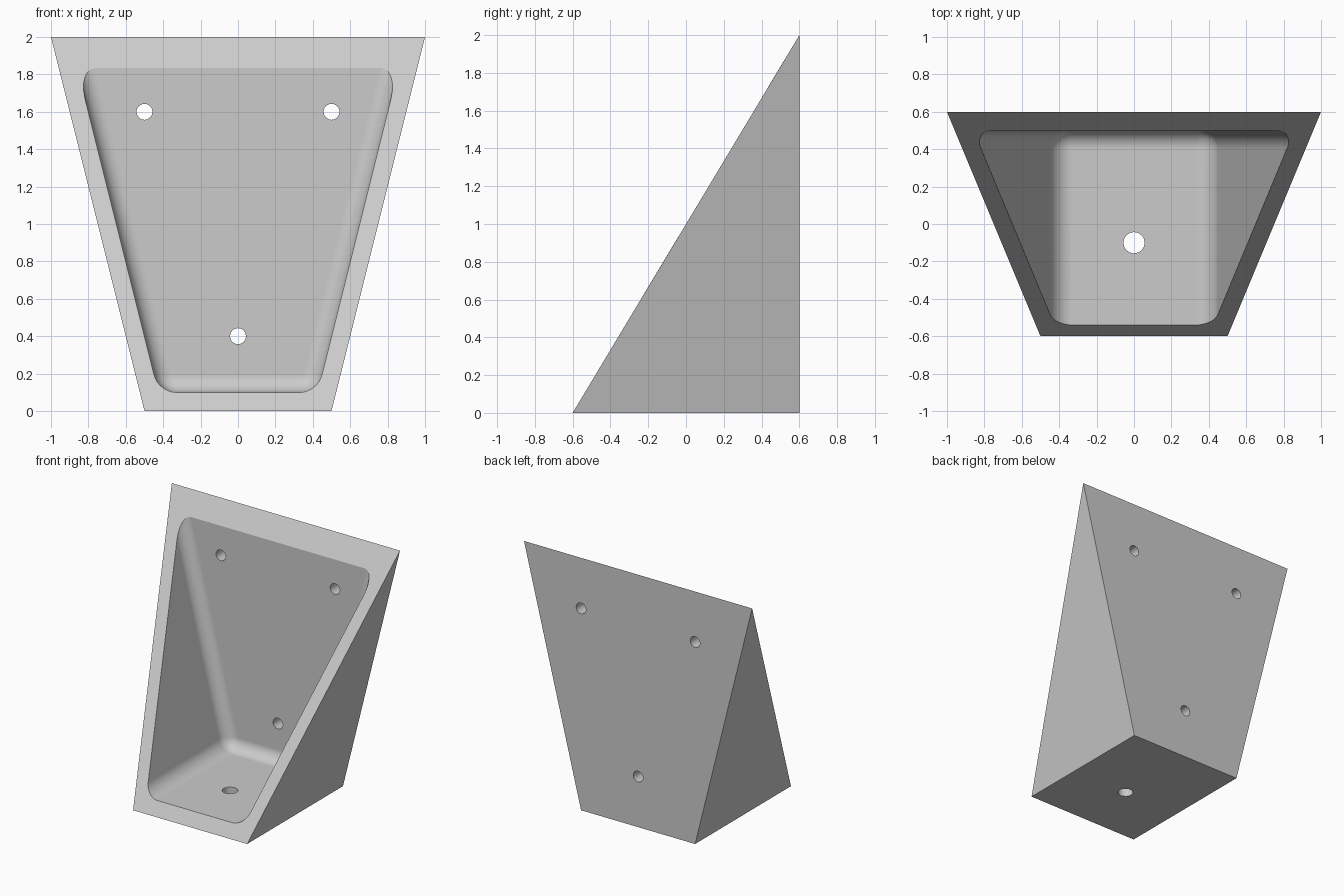
import bpy, bmesh, math
from mathutils import Matrix, Vector

cube = bpy.data.objects.get("Cube")
if cube:
    bpy.data.objects.remove(cube, do_unlink=True)

grey = bpy.data.materials.new("light_grey")
grey.use_nodes = True
COLOUR = (0.6, 0.6, 0.6, 1)
grey.diffuse_color = COLOUR
grey.node_tree.nodes["Principled BSDF"].inputs["Base Color"].default_value = COLOUR


def make_object(name, bm):
    bmesh.ops.recalc_face_normals(bm, faces=bm.faces)
    mesh = bpy.data.meshes.new(name)
    bm.to_mesh(mesh)
    bm.free()
    mesh.materials.append(grey)
    obj = bpy.data.objects.new(name, mesh)
    bpy.context.collection.objects.link(obj)
    return obj


def hull(points):
    """Convex solid around a few points, with flat faces merged."""
    bm = bmesh.new()
    for p in points:
        bm.verts.new(p)
    bmesh.ops.convex_hull(bm, input=bm.verts)
    bmesh.ops.dissolve_limit(bm, angle_limit=0.01, verts=bm.verts, edges=bm.edges)
    return bm


# Wedge-shaped outer body
body = make_object("bracket_body", hull(
    [(s * w, y, z) for s in (-1, 1)
     for w, y, z in ((0.5, -0.6, 0), (0.5, 0.6, 0), (1, 0.6, 2))]))

# Pocket cutter, open to the front and top, with rounded inner edges
BACK, FLOOR, TOP = 0.5, 0.1, 2.3
bm = hull([(s * (0.4 + 0.25 * z), y, z) for s in (-1, 1)
           for y in (-1, BACK) for z in (FLOOR, TOP)])


def on_back(e):
    return all(abs(v.co.y - BACK) < 1e-4 for v in e.verts)


def on_floor(e):
    return all(abs(v.co.z - FLOOR) < 1e-4 for v in e.verts)


def at_top(e):
    return all(v.co.z > 2 for v in e.verts)


def at_front(e):
    return all(v.co.y < -0.9 for v in e.verts)


rounded = [e for e in bm.edges
           if (on_back(e) or on_floor(e)) and not at_top(e) and not at_front(e)]
bmesh.ops.bevel(bm, geom=rounded, offset=0.095, offset_type='OFFSET',
                segments=8, profile=0.5, affect='EDGES', clamp_overlap=True)
cutters = [make_object("pocket_cutter", bm)]


# Screw hole cutters through the back wall and the floor
def hole(name, centre, radius, turn):
    bm = bmesh.new()
    matrix = Matrix.Translation(Vector(centre)) @ Matrix.Rotation(turn, 4, 'X')
    bmesh.ops.create_cone(bm, cap_ends=True, segments=16, radius1=radius,
                          radius2=radius, depth=0.3, matrix=matrix)
    cutters.append(make_object(name, bm))


for x, z in ((-0.5, 1.6), (0.5, 1.6), (0, 0.4)):
    hole("back_hole_cutter", (x, 0.55, z), 0.043, math.pi / 2)
hole("floor_hole_cutter", (0, -0.1, 0.05), 0.057, 0)

# Cut the pocket and holes, then discard the cutters
bpy.context.view_layer.objects.active = body
for cutter in cutters:
    cutter.hide_render = True
    mod = body.modifiers.new("cut", 'BOOLEAN')
    mod.operation = 'DIFFERENCE'
    mod.solver = 'EXACT'
    mod.object = cutter
    bpy.ops.object.modifier_apply(modifier=mod.name)
for cutter in cutters:
    bpy.data.objects.remove(cutter, do_unlink=True)

# Smooth fillets, crisp outer edges
bpy.ops.object.select_all(action='DESELECT')
body.select_set(True)
bpy.ops.object.shade_smooth_by_angle(angle=math.radians(30))
weighted = body.modifiers.new("weighted_normals", 'WEIGHTED_NORMAL')
weighted.keep_sharp = True
